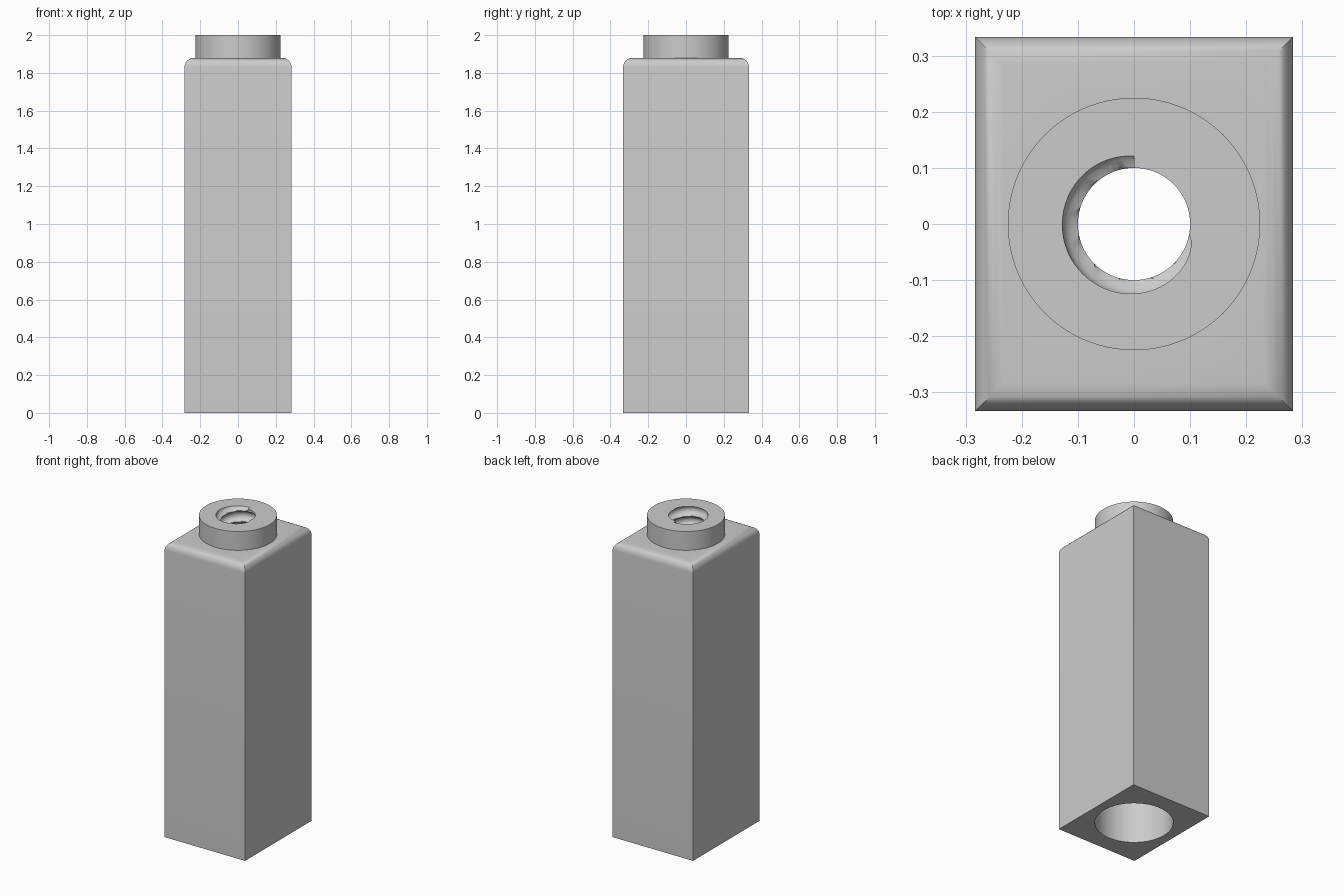
import bpy, bmesh, math
from mathutils import Matrix, Vector

default = bpy.data.objects.get("Cube")
if default:
    bpy.data.objects.remove(default, do_unlink=True)

WIDTH, DEPTH, SHOULDER, TOP = 0.567, 0.667, 1.88, 2.0
COLLAR_R, HOLE_R, CAVITY_TOP = 0.225, 0.1, 1.66
SIDES = 64

grey = bpy.data.materials.new("plain grey")
color = (0.6, 0.6, 0.6, 1)
grey.use_nodes = True
grey.diffuse_color = color
grey.node_tree.nodes["Principled BSDF"].inputs["Base Color"].default_value = color


def make_object(name, bm):
    bmesh.ops.recalc_face_normals(bm, faces=bm.faces)
    mesh = bpy.data.meshes.new(name)
    bm.to_mesh(mesh)
    bm.free()
    mesh.materials.append(grey)
    obj = bpy.data.objects.new(name, mesh)
    bpy.context.collection.objects.link(obj)
    return obj


def smooth(obj):
    bpy.ops.object.select_all(action="DESELECT")
    obj.select_set(True)
    bpy.context.view_layer.objects.active = obj
    bpy.ops.object.shade_smooth_by_angle(angle=math.radians(35))


# Block with rounded top edges and sharp upright corners
bm = bmesh.new()
size = Matrix.Diagonal((WIDTH, DEPTH, SHOULDER, 1))
bmesh.ops.create_cube(bm, size=1, matrix=Matrix.Translation((0, 0, SHOULDER / 2)) @ size)
rim = [e for e in bm.edges if all(v.co.z > 1 for v in e.verts)]
bmesh.ops.bevel(bm, geom=rim, offset=0.05, segments=6, profile=0.5, affect="EDGES")
body = make_object("block_body", bm)

# Wide cavity drilled through the block; the neck plugs its upper end
bm = bmesh.new()
bmesh.ops.create_cone(bm, cap_ends=True, segments=SIDES, radius1=COLLAR_R,
                      radius2=COLLAR_R, depth=3, matrix=Matrix.Translation((0, 0, 1)))
cutter = make_object("cavity_cutter", bm)
cutter.hide_render = True
cutter.hide_viewport = True
drill = body.modifiers.new("Cavity", "BOOLEAN")
drill.object = cutter
drill.solver = "EXACT"
bpy.context.view_layer.update()
drilled = bpy.data.meshes.new_from_object(
    body.evaluated_get(bpy.context.evaluated_depsgraph_get()))
body.modifiers.clear()
body.data = drilled
bpy.data.objects.remove(cutter, do_unlink=True)
smooth(body)

# Neck: collar outside, spiral thread groove inside
PITCH, HALF, GROOVE, TURNS = 0.07, 0.03, 0.028, 4


def bore_radius(turn, z):
    """Radius of the bore; the groove starts at the back and winds downward."""
    best = 0
    for n in range(TURNS):
        off = abs(z - (TOP + 0.02 - PITCH * (turn + n))) / HALF
        if off < 1:
            best = max(best, math.sqrt(1 - off ** 2))
    return HOLE_R + GROOVE * best


ROWS = 56
heights = [CAVITY_TOP + (TOP - CAVITY_TOP) * i / ROWS for i in range(ROWS + 1)]
bm = bmesh.new()
columns = []
for i in range(SIDES + 1):
    turn = i / SIDES
    angle = math.pi / 2 + turn * math.tau
    ray = Vector((math.cos(angle), math.sin(angle), 0))
    profile = [(COLLAR_R, CAVITY_TOP)]
    profile += [(bore_radius(turn, z), z) for z in heights]
    profile += [(COLLAR_R, TOP), (COLLAR_R, SHOULDER - 0.01)]
    columns.append([bm.verts.new(ray * r + Vector((0, 0, z))) for r, z in profile])
# The last column joins the first, which forms the step where the groove begins
for a, b in zip(columns, columns[1:] + columns[:1]):
    for j in range(len(a) - 1):
        bm.faces.new((a[j], b[j], b[j + 1], a[j + 1]))
bmesh.ops.remove_doubles(bm, verts=bm.verts, dist=0.00005)
bmesh.ops.dissolve_degenerate(bm, edges=bm.edges, dist=0.00005)
smooth(make_object("threaded_neck", bm))
